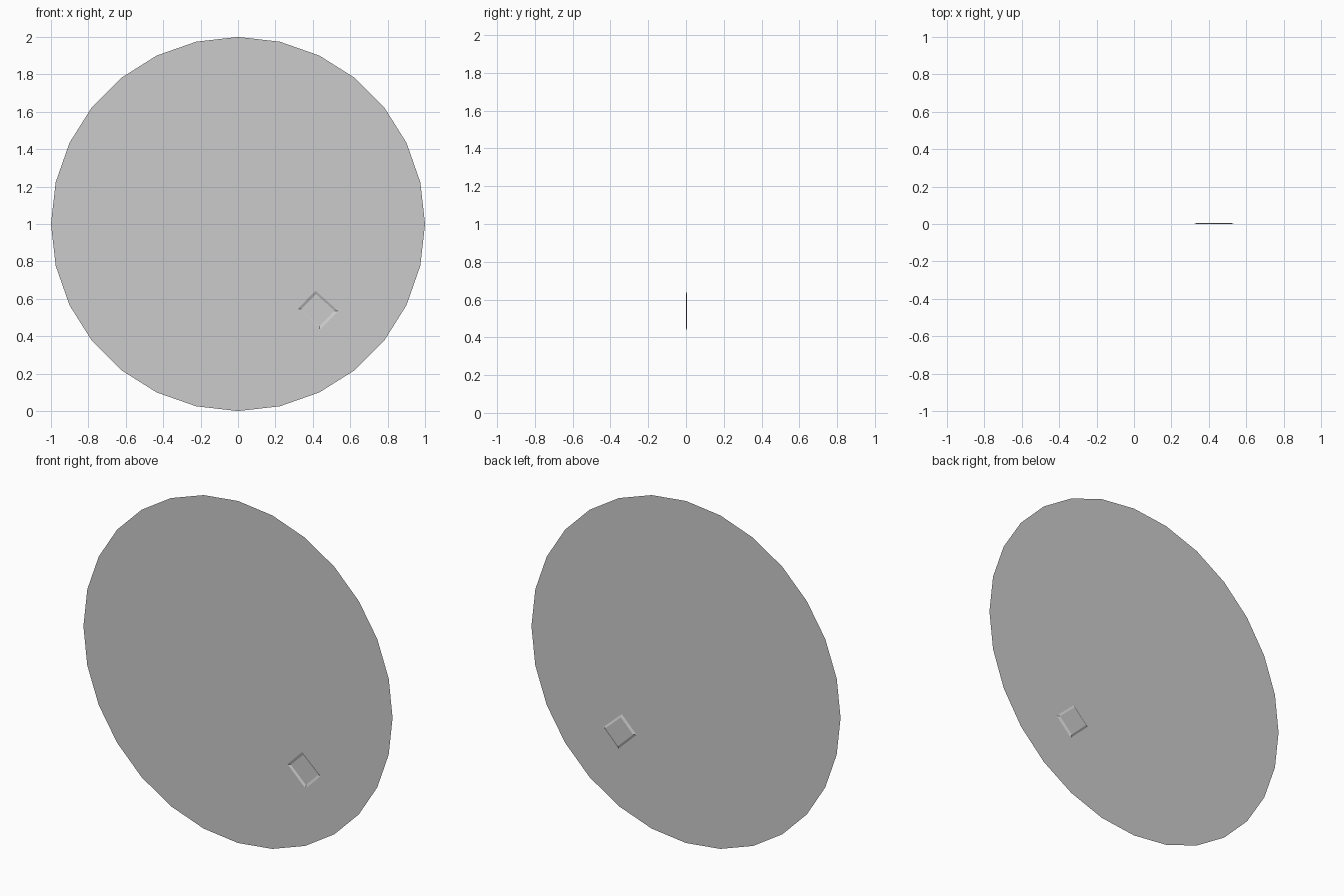
import bpy, bmesh
from math import cos, sin, tau

if "Cube" in bpy.data.objects:
    bpy.data.objects.remove(bpy.data.objects["Cube"])

bm = bmesh.new()


def ring(points, y):
    return [bm.verts.new((x, y, z)) for x, z in points]


def loop_edges(verts):
    return [bm.edges.new((v, verts[(i + 1) % len(verts)])) for i, v in enumerate(verts)]


# Paper-thin 28-sided disc with a tilted square opening
SIDES = 28
disc = ring([(cos(tau * i / SIDES), 1 + sin(tau * i / SIDES)) for i in range(SIDES)], 0)
corners = [(0.32, 0.547), (0.437, 0.435), (0.535, 0.535), (0.415, 0.643)]
rim = ring(corners, 0)
bmesh.ops.triangle_fill(bm, use_beauty=True, use_dissolve=False,
                        edges=loop_edges(disc) + loop_edges(rim), normal=(0, -1, 0))

# Shallow square dent pushed towards the back, with sloping walls
cx = sum(c[0] for c in corners) / 4
cz = sum(c[1] for c in corners) / 4
floor = ring([(cx + (x - cx) * 0.83, cz + (z - cz) * 0.83) for x, z in corners], 0.006)
for i in range(4):
    j = (i + 1) % 4
    bm.faces.new((rim[i], rim[j], floor[j], floor[i]))
bm.faces.new(floor)

# Face everything to the front
for f in bm.faces:
    f.normal_update()
    if f.normal.y > 0:
        f.normal_flip()

mesh = bpy.data.meshes.new("dented_disc")
bm.to_mesh(mesh)
bm.free()
bpy.context.collection.objects.link(bpy.data.objects.new("dented_disc", mesh))
